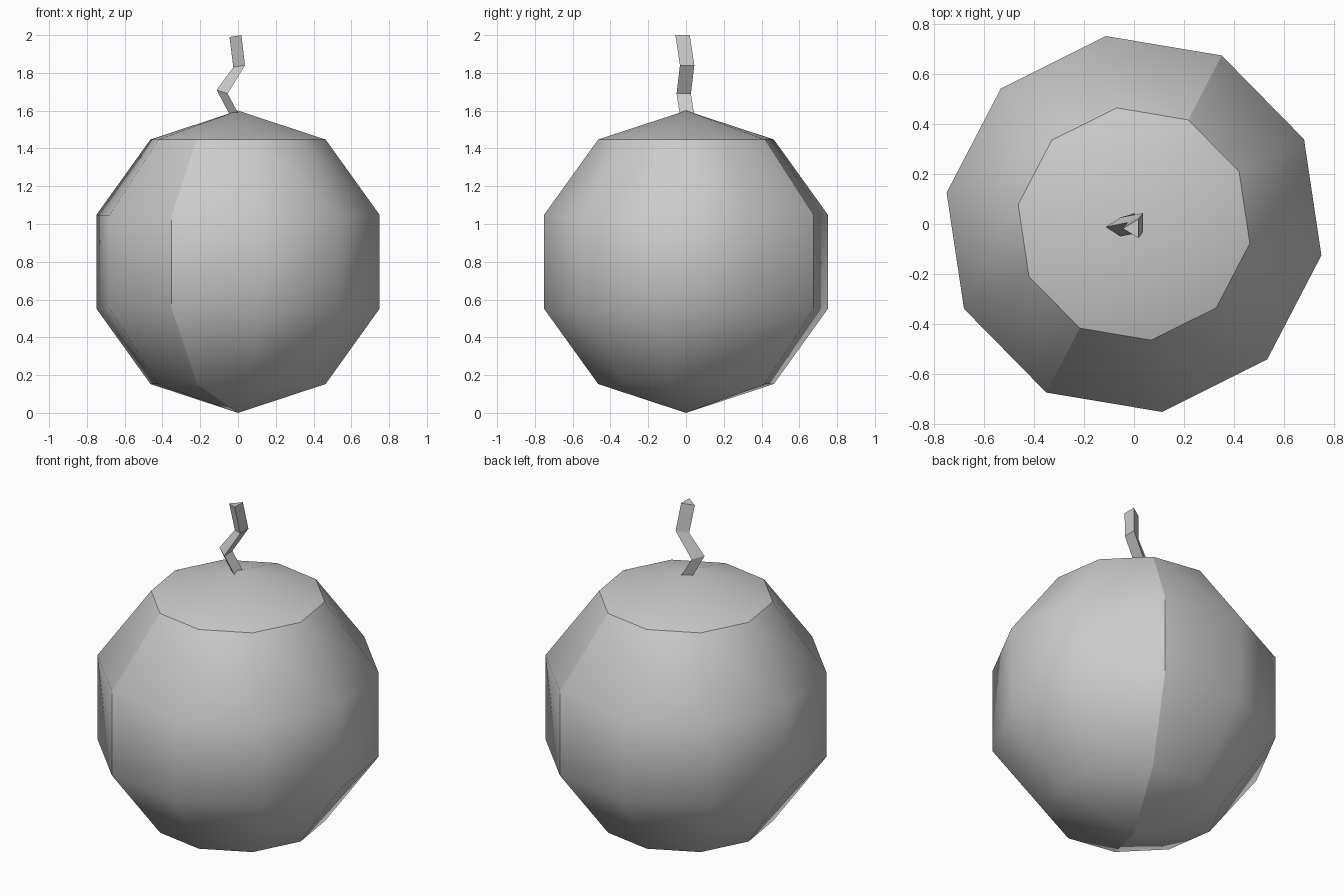
import bpy, bmesh, math

cube = bpy.data.objects.get("Cube")
if cube:
    bpy.data.objects.remove(cube, do_unlink=True)

grey = bpy.data.materials.new("plain grey")
grey.use_nodes = True
colour = (0.6, 0.6, 0.6, 1.0)
grey.diffuse_color = colour
grey.node_tree.nodes["Principled BSDF"].inputs["Base Color"].default_value = colour


def make_object(name, bm):
    bmesh.ops.recalc_face_normals(bm, faces=bm.faces[:])
    mesh = bpy.data.meshes.new(name)
    bm.to_mesh(mesh)
    bm.free()
    mesh.materials.append(grey)
    obj = bpy.data.objects.new(name, mesh)
    bpy.context.collection.objects.link(obj)
    return obj


# Round body: a coarse sphere, smooth except for the cap rim and two side seams
RADIUS = 0.8
SIDES = 10
SEAM = math.radians(62.5)
bm = bmesh.new()
bmesh.ops.create_uvsphere(bm, u_segments=SIDES, v_segments=5, radius=RADIUS)
start = next(v.co for v in bm.verts if v.co.xy.length > 0.1)
turn = SEAM - math.atan2(start.y, start.x)
for v in bm.verts:
    x, y = v.co.x, v.co.y
    v.co.x = x * math.cos(turn) - y * math.sin(turn)
    v.co.y = x * math.sin(turn) + y * math.cos(turn)
    v.co.z += RADIUS

rim_z = RADIUS * (1 + math.cos(math.radians(36)))
for f in bm.faces:
    f.smooth = True
for e in bm.edges:
    on_rim = all(abs(v.co.z - rim_z) < 0.01 for v in e.verts)
    # Distance of each end from the vertical plane through both seams
    on_seam = all(abs(v.co.x * math.sin(SEAM) - v.co.y * math.cos(SEAM)) < 0.01
                  for v in e.verts)
    below_cap = all(v.co.z < rim_z + 0.01 for v in e.verts)
    e.smooth = not (on_rim or (on_seam and below_cap))
make_object("round_body", bm)

# Crooked stem: a three-sided tube; each ring is (left x, left z, right x, right z, mid y)
rings = [
    (-0.045, 1.58, 0.005, 1.58, 0.005),
    (-0.113, 1.71, -0.055, 1.69, -0.012),
    (-0.025, 1.83, 0.037, 1.84, 0.006),
    (-0.045, 1.99, 0.018, 2.0, -0.018),
]
HALF_WIDTH = 0.038
bm = bmesh.new()
loops = []
for lx, lz, rx, rz, y in rings:
    points = [(lx, y, lz), (rx, y - HALF_WIDTH, rz), (rx, y + HALF_WIDTH, rz)]
    loops.append([bm.verts.new(p) for p in points])
for low, high in zip(loops, loops[1:]):
    for i in range(3):
        j = (i + 1) % 3
        bm.faces.new((low[i], low[j], high[j], high[i]))
bm.faces.new(loops[0])
bm.faces.new(loops[-1])
make_object("crooked_stem", bm)
